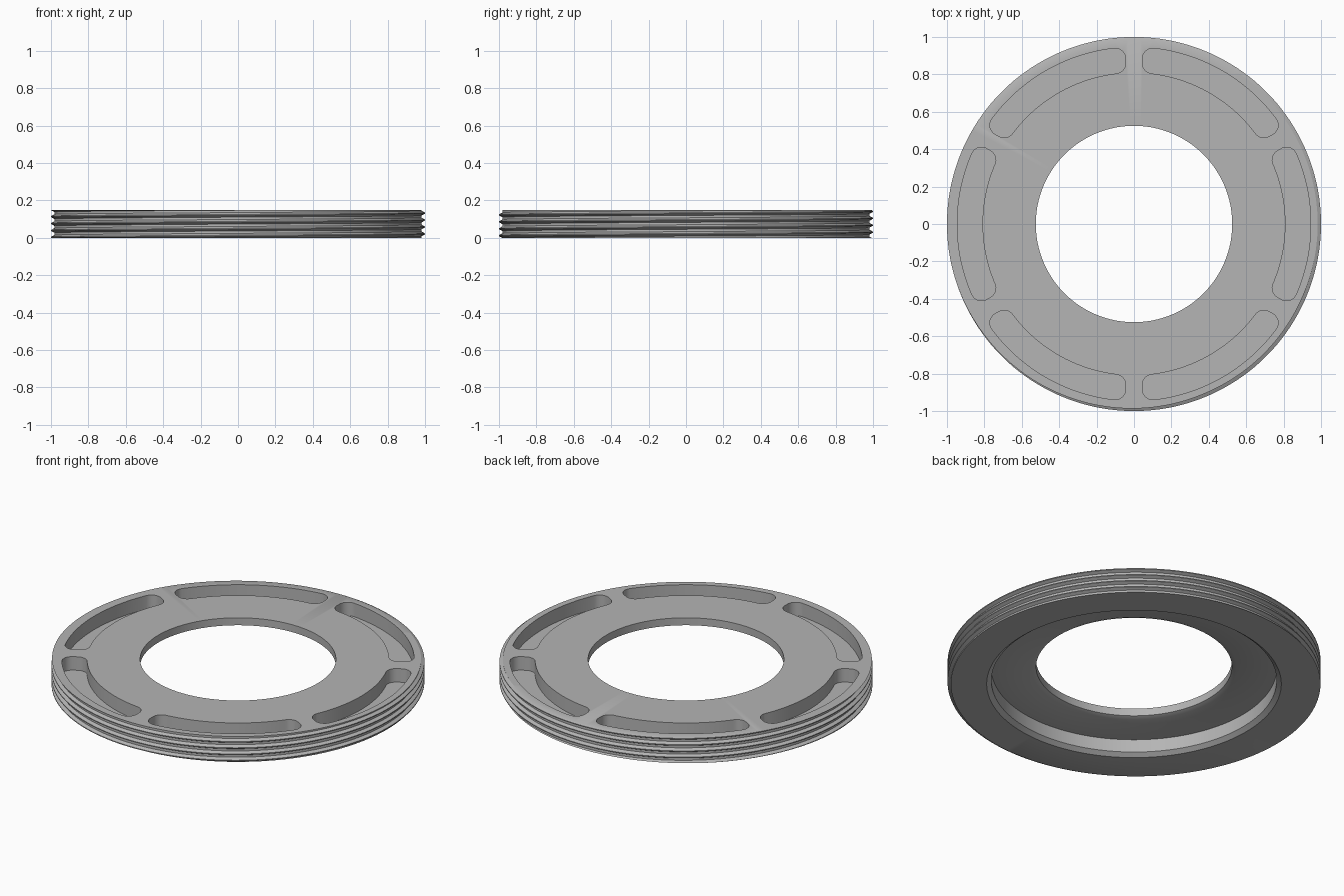
import bpy, bmesh
from math import cos, sin, pi, sqrt, atan2, radians

HEIGHT, PITCH, SEGMENTS = 0.15, 0.037, 180
CREST, ROOT = 1.0, 0.982

if "Cube" in bpy.data.objects:
    bpy.data.objects.remove(bpy.data.objects["Cube"])

grey = bpy.data.materials.new("matte_grey")
grey.use_nodes = True
colour = (0.46, 0.46, 0.46, 1)
grey.diffuse_color = colour
grey.node_tree.nodes["Principled BSDF"].inputs["Base Color"].default_value = colour

# One thread turn: fraction of the pitch and radius
THREAD = [(0.0, CREST), (0.14, CREST), (0.4, ROOT), (0.74, ROOT)]
# Recessed underside and stepped bore, from the bottom rim to the top of the hole
BORE = [(0.79, 0), (0.765, 0.02), (0.765, 0.096), (0.55, 0.096), (0.525, 0.106), (0.525, HEIGHT)]


def new_object(name, bm):
    bmesh.ops.recalc_face_normals(bm, faces=bm.faces)
    mesh = bpy.data.meshes.new(name)
    bm.to_mesh(mesh)
    bm.free()
    mesh.materials.append(grey)
    obj = bpy.data.objects.new(name, mesh)
    bpy.context.collection.objects.link(obj)
    return obj


def thread_radius(z, turn):
    phase = (z / PITCH - turn - 0.5) % 1.0
    points = THREAD + [(1.0, CREST)]
    for (a, ra), (b, rb) in zip(points, points[1:]):
        if phase <= b:
            return ra + (rb - ra) * (phase - a) / (b - a)


def section(turn):
    """Closed cross-section of the ring, with the helix cut off by both end planes."""
    outer = []
    for k in range(-3, 6):
        for fraction, radius in THREAD:
            z = PITCH * (k + fraction + turn + 0.5)
            if 0 < z < HEIGHT:
                outer.append((radius, z))
            else:
                z = min(max(z, 0), HEIGHT)
                outer.append((thread_radius(z, turn), z))
    return outer[::-1] + BORE


# Threaded ring body
bm = bmesh.new()
columns = []
for i in range(SEGMENTS + 1):
    a = 2 * pi * i / SEGMENTS
    columns.append([bm.verts.new((r * cos(a), r * sin(a), z)) for r, z in section(i / SEGMENTS)])
for left, right in zip(columns, columns[1:]):
    for j in range(len(left)):
        bm.faces.new((left[j - 1], left[j], right[j], right[j - 1]))
bmesh.ops.remove_doubles(bm, verts=bm.verts, dist=0.00002)
ring = new_object("threaded_ring", bm)


def arc(cx, cy, radius, start, end, steps):
    return [(cx + radius * cos(start + (end - start) * i / steps),
             cy + radius * sin(start + (end - start) * i / steps)) for i in range(steps + 1)]


def slot_outline(inner=0.81, outer=0.945, gap=0.045, fillet=0.055):
    """Curved slot with rounded corners, between spokes at 0 and 60 degrees."""
    y = gap + fillet
    xi, xo = sqrt((inner + fillet) ** 2 - y * y), sqrt((outer - fillet) ** 2 - y * y)
    ai, ao = atan2(y, xi), atan2(y, xo)
    end = arc(xi, y, fillet, ai + pi, 1.5 * pi, 8) + arc(xo, y, fillet, -pi / 2, ao, 8)
    mirror = [(x * cos(pi / 3) + v * sin(pi / 3), x * sin(pi / 3) - v * cos(pi / 3))
              for x, v in reversed(end)]
    return (end + arc(0, 0, outer, ao, pi / 3 - ao, 28)[1:-1]
            + mirror + arc(0, 0, inner, pi / 3 - ai, ai, 28)[1:-1])


# Six blind slots in the top face
bm = bmesh.new()
for k in range(6):
    a = radians(30 + 60 * k)
    floor = bm.faces.new([bm.verts.new((x * cos(a) - y * sin(a), x * sin(a) + y * cos(a), 0.07))
                          for x, y in slot_outline()])
    top = bmesh.ops.extrude_face_region(bm, geom=[floor], use_keep_orig=True)["geom"]
    bmesh.ops.translate(bm, vec=(0, 0, 0.15), verts=[v for v in top if isinstance(v, bmesh.types.BMVert)])
cutter = new_object("slot_cutter", bm)
cutter.hide_render = True

cut = ring.modifiers.new("slots", "BOOLEAN")
cut.operation = "DIFFERENCE"
cut.solver = "EXACT"
cut.object = cutter
bpy.ops.object.select_all(action="DESELECT")
bpy.context.view_layer.objects.active = ring
ring.select_set(True)
bpy.ops.object.modifier_apply(modifier=cut.name)
bpy.data.objects.remove(cutter)
bpy.ops.object.shade_smooth_by_angle(angle=radians(30))
